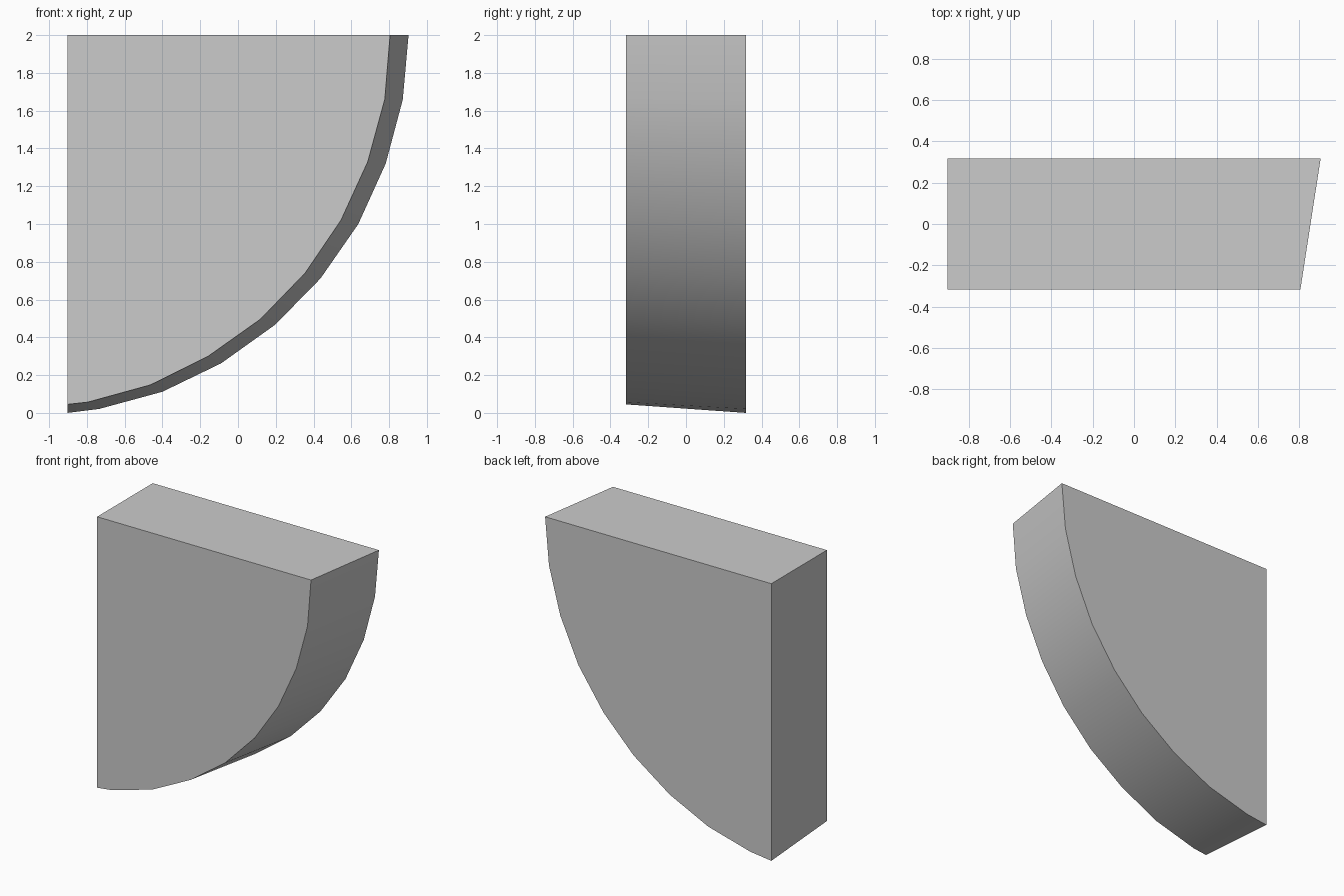
import bpy
import bmesh

cube = bpy.data.objects.get("Cube")
if cube:
    bpy.data.objects.remove(cube, do_unlink=True)

grey = bpy.data.materials.new("plain_grey")
grey.use_nodes = True
colour = (0.6, 0.6, 0.6, 1)
grey.diffuse_color = colour
grey.node_tree.nodes["Principled BSDF"].inputs["Base Color"].default_value = colour

# Curved edge of each side, from the top down to the straight side
front_arc = [(0.805, 2), (0.777, 1.66), (0.687, 1.33), (0.545, 1.02), (0.355, 0.74),
             (0.117, 0.495), (-0.158, 0.3), (-0.464, 0.148), (-0.795, 0.057), (-0.903, 0.045)]
back_arc = [(0.903, 2), (0.872, 1.657), (0.782, 1.32), (0.637, 1), (0.437, 0.712),
            (0.197, 0.467), (-0.09, 0.262), (-0.4, 0.112), (-0.735, 0.021), (-0.903, 0)]
half_depth = 0.317
corner = (-0.903, 2)

# Quarter-round block with a tapered rim
bm = bmesh.new()
front = [bm.verts.new((x, -half_depth, z)) for x, z in front_arc + [corner]]
back = [bm.verts.new((x, half_depth, z)) for x, z in back_arc + [corner]]
bm.faces.new(front)
bm.faces.new(back)
for i in range(len(front)):
    j = (i + 1) % len(front)
    bm.faces.new((front[i], front[j], back[j], back[i]))
bmesh.ops.recalc_face_normals(bm, faces=bm.faces)

mesh = bpy.data.meshes.new("quarter_round_block")
bm.to_mesh(mesh)
bm.free()
mesh.materials.append(grey)
block = bpy.data.objects.new("quarter_round_block", mesh)
bpy.context.collection.objects.link(block)

# Smooth rim, crisp outline edges
bpy.ops.object.select_all(action="DESELECT")
block.select_set(True)
bpy.context.view_layer.objects.active = block
bpy.ops.object.shade_smooth_by_angle(angle=0.52)
